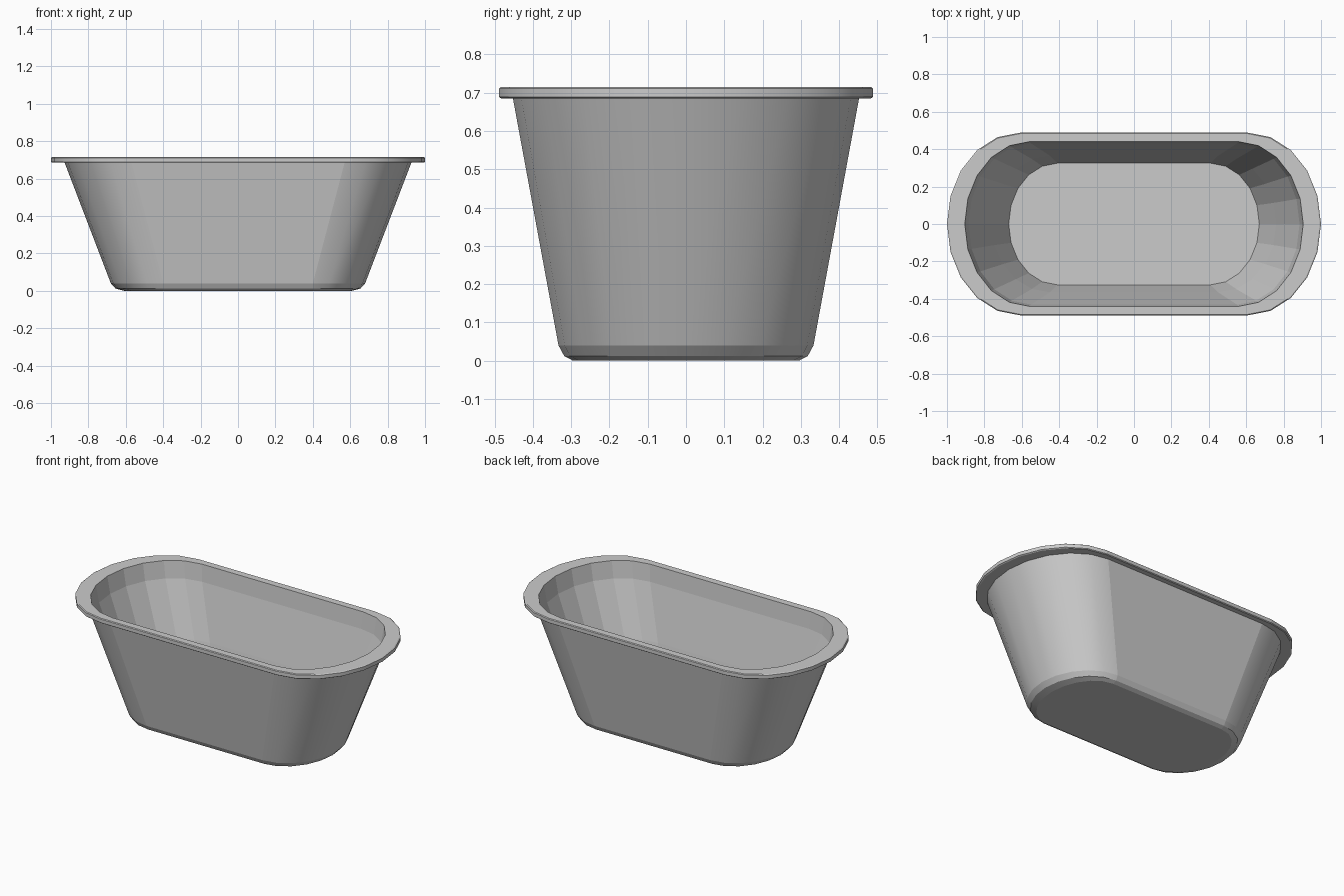
import bpy, bmesh
from math import sin, cos, radians

if "Cube" in bpy.data.objects:
    bpy.data.objects.remove(bpy.data.objects["Cube"])

STEPS = 10  # segments in each rounded end


def outline(bm, straight, half_x, half_y, z):
    """Ring with straight long sides and half-ellipse ends."""
    pts = []
    for side in (0, 180):
        sign = 1 if side == 0 else -1
        for i in range(STEPS + 1):
            a = radians(-90 + side + 180 * i / STEPS)
            pts.append((sign * straight + (half_x - straight) * cos(a),
                        half_y * sin(a), z))
    return [bm.verts.new(p) for p in pts]


# Cross-section rows: straight half length, half x, half y, height
rows = [
    (0.40, 0.61, 0.295, 0.0),     # underside
    (0.40, 0.655, 0.318, 0.012),  # rounded foot
    (0.40, 0.68, 0.333, 0.04),
    (0.57, 0.927, 0.452, 0.685),  # top of outer wall
    (0.61, 0.993, 0.483, 0.685),  # rim underside
    (0.61, 1.0, 0.488, 0.689),
    (0.61, 1.0, 0.488, 0.711),
    (0.61, 0.993, 0.483, 0.715),  # rim top
    (0.56, 0.905, 0.44, 0.715),   # steep inner lip
    (0.55, 0.885, 0.431, 0.61),
    (0.45, 0.76, 0.365, 0.28),    # inner wall
    (0.41, 0.67, 0.325, 0.06),    # basin floor
]
OUTER_BANDS = 7  # foot, wall and rim edge: smooth around the ends

bm = bmesh.new()
rings = [outline(bm, *r) for r in rows]
for k in range(len(rings) - 1):
    lo, hi = rings[k], rings[k + 1]
    n = len(lo)
    for i in range(n):
        j = (i + 1) % n
        f = bm.faces.new((lo[i], lo[j], hi[j], hi[i]))
        # long straight sides stay flat
        f.smooth = k < OUTER_BANDS and i % (STEPS + 1) != STEPS
bm.faces.new(rings[0][::-1])
bm.faces.new(rings[-1])

# Keep the edges between the bands crisp
for ring in rings:
    for i, v in enumerate(ring):
        bm.edges.get((v, ring[(i + 1) % len(ring)])).smooth = False
bmesh.ops.recalc_face_normals(bm, faces=bm.faces)

mesh = bpy.data.meshes.new("bathtub")
bm.to_mesh(mesh)
bm.free()
tub = bpy.data.objects.new("bathtub", mesh)
bpy.context.collection.objects.link(tub)
